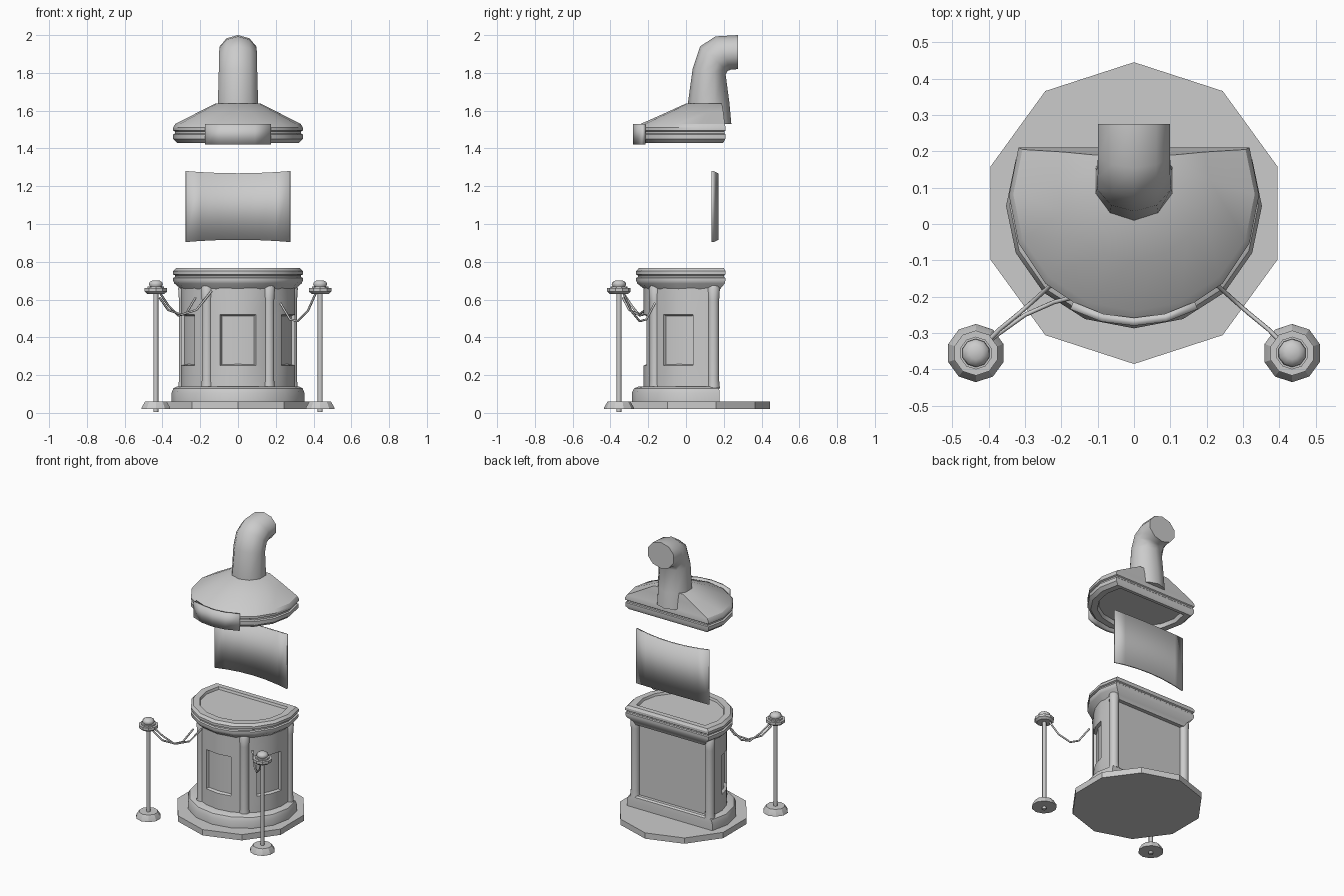
import bpy, bmesh
from math import sin, cos, pi, radians

if "Cube" in bpy.data.objects:
    bpy.data.objects.remove(bpy.data.objects["Cube"])

CY = 0.08  # centre of the kiosk's rounded front


def finish(bm, name, angle=30, recalc=True):
    if recalc:
        bmesh.ops.recalc_face_normals(bm, faces=bm.faces)
    me = bpy.data.meshes.new(name)
    bm.to_mesh(me)
    bm.free()
    ob = bpy.data.objects.new(name, me)
    bpy.context.collection.objects.link(ob)
    bpy.ops.object.select_all(action='DESELECT')
    bpy.context.view_layer.objects.active = ob
    ob.select_set(True)
    bpy.ops.object.shade_smooth_by_angle(angle=radians(angle))
    return ob


def loft(name, rings, angle=30):
    """Skin a list of equal-length point rings and cap both ends."""
    bm = bmesh.new()
    rows = [[bm.verts.new(p) for p in r] for r in rings]
    n = len(rows[0])
    for a, b in zip(rows, rows[1:]):
        for i in range(n):
            j = (i + 1) % n
            bm.faces.new((a[i], a[j], b[j], b[i]))
    bm.faces.new(rows[0])
    bm.faces.new(rows[-1])
    return finish(bm, name, angle)


def d_ring(rx, yf, yb, z):
    """D-shaped outline: rounded front at yf, straight back at yb."""
    pts = []
    for k in range(-5, 6):
        a = radians(22.5 * k)
        t = (1 - cos(a)) / (1 - cos(radians(112.5)))
        pts.append((rx * sin(a), yf + (yb - yf) * t, z))
    return pts


def lathe(name, profile, x, y, n=10, angle=30):
    return loft(name, [[(x + r * sin(2 * pi * i / n), y + r * cos(2 * pi * i / n), z)
                        for i in range(n)] for r, z in profile], angle)


def plate(name, cols, rows, point, border, depth, thick):
    """Curved grid with a raised border, thickened backwards."""
    bm = bmesh.new()
    g = [[bm.verts.new(point(c, r)) for r in rows] for c in cols]
    for a, b in zip(g, g[1:]):
        for j in range(len(rows) - 1):
            bm.faces.new((a[j], b[j], b[j + 1], a[j + 1]))
    bm.normal_update()
    bmesh.ops.inset_region(bm, faces=bm.faces[:], thickness=border, depth=-depth)
    ob = finish(bm, name, 30, recalc=False)
    m = ob.modifiers.new("thickness", 'SOLIDIFY')
    m.thickness, m.offset = thick, -1
    return ob


def on_arc(r, deg, z):
    return (r * sin(radians(deg)), CY - r * cos(radians(deg)), z)


# ten-sided floor slab
lathe("floor_slab", [(0.415, 0.02), (0.415, 0.06)], 0, 0.03)

# plinth and counter top with recessed surface
loft("plinth", [d_ring(*r) for r in (
    (0.352, -0.287, 0.178, 0.05), (0.352, -0.287, 0.178, 0.105),
    (0.342, -0.275, 0.175, 0.13), (0.322, -0.25, 0.165, 0.14))])
loft("counter_top", [d_ring(*r) for r in (
    (0.29, -0.205, 0.17, 0.63), (0.30, -0.22, 0.18, 0.655),
    (0.337, -0.258, 0.205, 0.685), (0.343, -0.264, 0.208, 0.70),
    (0.343, -0.264, 0.208, 0.715), (0.333, -0.254, 0.202, 0.72),
    (0.333, -0.254, 0.202, 0.728), (0.344, -0.265, 0.21, 0.733),
    (0.344, -0.265, 0.21, 0.75), (0.328, -0.25, 0.20, 0.766),
    (0.285, -0.205, 0.165, 0.766), (0.28, -0.20, 0.16, 0.75))])

# cabinet body with three recessed panels
angles = [-102, -82, -66, -49, -34, -18, 0, 18, 34, 49, 66, 82, 102]
levels = [0.12, 0.25, 0.52, 0.66]
bm = bmesh.new()
g = [[bm.verts.new(on_arc(0.305, a, z)) for z in levels] for a in angles]
panels = []
for i in range(len(g)):
    b = g[(i + 1) % len(g)]
    for j in range(3):
        f = bm.faces.new((g[i][j], b[j], b[j + 1], g[i][j + 1]))
        if j == 1 and i in (1, 2, 5, 6, 9, 10):
            panels.append(f)
bm.faces.new([c[0] for c in g][::-1])
bm.faces.new([c[-1] for c in g])
bm.normal_update()
bmesh.ops.inset_region(bm, faces=panels, thickness=0.008, depth=-0.018)
finish(bm, "cabinet_body")

# round pillars
for i, a in enumerate((-103, -34, 34, 103)):
    x, y, _ = on_arc(0.292, a, 0)
    lathe(f"pillar_{i + 1}", [(0.034, 0.13), (0.03, 0.17), (0.03, 0.6),
                              (0.034, 0.66), (0.022, 0.68)], x, y, 10, 50)

# curved screen, bowed towards the back
def screen_point(x, s):
    bow = 1 - (x / 0.275) ** 2
    return (x, 0.13 + 0.024 * bow, 1.0925 + s * (0.188 - 0.012 * bow))


plate("screen", [-0.275, -0.2, -0.1, 0, 0.1, 0.2, 0.275], [-1, 1],
      screen_point, 0.014, 0.005, 0.012)

# hood
loft("hood", [d_ring(*r) for r in (
    (0.27, -0.19, 0.165, 1.455), (0.28, -0.20, 0.175, 1.43),
    (0.322, -0.243, 0.197, 1.43), (0.343, -0.264, 0.208, 1.45),
    (0.343, -0.264, 0.208, 1.475), (0.333, -0.254, 0.203, 1.48),
    (0.333, -0.254, 0.203, 1.49), (0.344, -0.265, 0.21, 1.495),
    (0.344, -0.265, 0.21, 1.51), (0.332, -0.24, 0.205, 1.53),
    (0.21, -0.10, 0.198, 1.592), (0.12, 0.0, 0.19, 1.638))])

# bent exhaust duct: each ring runs from a front point to a back point
ducts = [((0.015, 1.53), (0.24, 1.53), 0.113), ((0.01, 1.64), (0.23, 1.64), 0.112),
         ((0.035, 1.82), (0.21, 1.79), 0.107), ((0.075, 1.94), (0.22, 1.81), 0.105),
         ((0.155, 1.993), (0.237, 1.817), 0.104), ((0.275, 2.0), (0.275, 1.82), 0.104)]
rings = []
for (y0, z0), (y1, z1), rx in ducts:
    ring = []
    for i in range(10):
        a = 2 * pi * i / 10
        t = (1 - cos(a)) / 2
        ring.append((rx * sin(a), y0 + (y1 - y0) * t, z0 + (z1 - z0) * t))
    rings.append(ring)
loft("exhaust_duct", rings, 45)

# blank sign on the hood front
plate("hood_sign", [-29, -14.5, 0, 14.5, 29], [1.42, 1.53],
      lambda a, z: on_arc(0.366, a, z), 0.008, 0.006, 0.022)

# barrier posts
for side, s in (("left", -1), ("right", 1)):
    x, y = 0.435 * s, -0.355
    lathe(f"{side}_post_base", [(0.08, 0.02), (0.078, 0.03), (0.06, 0.06)], x, y)
    lathe(f"{side}_post_pole", [(0.013, 0.004), (0.013, 0.64)], x, y, 8, 50)
    lathe(f"{side}_post_head", [(0.048, 0.63), (0.062, 0.642), (0.062, 0.66),
                                (0.045, 0.66), (0.045, 0.67), (0.03, 0.67)], x, y)
    lathe(f"{side}_post_knob", [(0.03, 0.665), (0.039, 0.68), (0.035, 0.692),
                                (0.018, 0.702)], x, y, 10, 50)


# sagging ropes between posts and cabinet
def rope(name, pts):
    cu = bpy.data.curves.new(name, 'CURVE')
    cu.dimensions = '3D'
    cu.bevel_depth, cu.bevel_resolution = 0.006, 1
    cu.use_fill_caps = True
    sp = cu.splines.new('POLY')
    sp.points.add(len(pts) - 1)
    for p, c in zip(sp.points, pts):
        p.co = (*c, 1)
    ob = bpy.data.objects.new(name, cu)
    bpy.context.collection.objects.link(ob)
    bpy.ops.object.select_all(action='DESELECT')
    bpy.context.view_layer.objects.active = ob
    ob.select_set(True)
    bpy.ops.object.convert(target='MESH')


side_rope = [(0.41, -0.33, 0.63), (0.37, -0.29, 0.54), (0.315, -0.245, 0.485),
             (0.275, -0.21, 0.495), (0.225, -0.165, 0.58)]
rope("right_rope", side_rope)
rope("left_rope", [(-x, y, z + 0.03 * (i > 0)) for i, (x, y, z) in enumerate(side_rope)])
rope("left_front_rope", [(-0.415, -0.335, 0.61), (-0.37, -0.30, 0.545), (-0.30, -0.25, 0.52),
                         (-0.22, -0.215, 0.545), (-0.14, -0.195, 0.645)])
